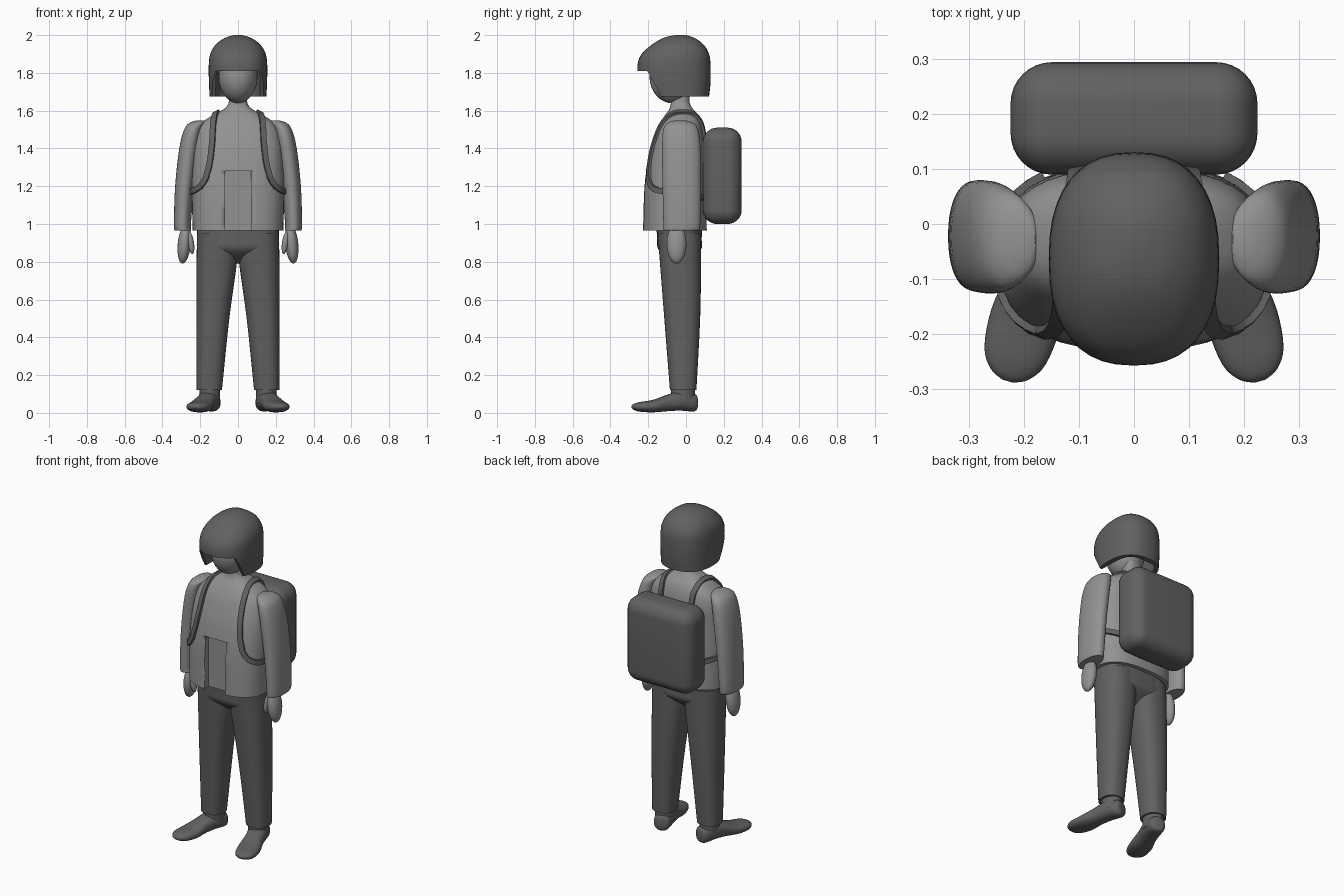
import bpy, bmesh, math
from mathutils import Vector, Matrix
from mathutils.bvhtree import BVHTree

if "Cube" in bpy.data.objects:
    bpy.data.objects.remove(bpy.data.objects["Cube"])


def material(name, value):
    m = bpy.data.materials.new(name)
    m.use_nodes = True
    colour = (value, value, value, 1)
    m.diffuse_color = colour
    bsdf = m.node_tree.nodes["Principled BSDF"]
    bsdf.inputs["Base Color"].default_value = colour
    bsdf.inputs["Roughness"].default_value = 0.8
    return m


DARK = material("dark grey", 0.12)
LIGHT = material("light grey", 0.29)


def finish(name, bm, mat, angle=40):
    bmesh.ops.recalc_face_normals(bm, faces=bm.faces)
    mesh = bpy.data.meshes.new(name)
    bm.to_mesh(mesh)
    bm.free()
    ob = bpy.data.objects.new(name, mesh)
    bpy.context.collection.objects.link(ob)
    mesh.materials.append(mat)
    select(ob)
    bpy.ops.object.shade_smooth_by_angle(angle=math.radians(angle))
    return ob


def select(ob):
    bpy.ops.object.select_all(action="DESELECT")
    ob.select_set(True)
    bpy.context.view_layer.objects.active = ob


def spline(points, steps=4):
    """Smooth path through the points, of any dimension."""
    p = [points[0], *points, points[-1]]
    out = []
    for a, b, c, d in zip(p, p[1:], p[2:], p[3:]):
        for i in range(steps):
            t = i / steps
            out.append([0.5 * (2 * q + (r - o) * t + (2 * o - 5 * q + 4 * r - s) * t * t
                               + (3 * q - o - 3 * r + s) * t ** 3)
                        for o, q, r, s in zip(a, b, c, d)])
    return out + [list(points[-1])]


def skin(bm, rings):
    """Bridge rings of coordinates and cap both ends."""
    rows = [[bm.verts.new(co) for co in ring] for ring in rings]
    n = len(rows[0])
    for low, high in zip(rows, rows[1:]):
        for i in range(n):
            j = (i + 1) % n
            bm.faces.new((low[i], low[j], high[j], high[i]))
    bm.faces.new(rows[0][::-1])
    bm.faces.new(rows[-1])


def loft(name, rows, mat, power=2.0, matrix=None, sides=40):
    """Rows are height, centre x, centre y, radius x, radius y."""
    def curve(v):
        return math.copysign(abs(v) ** (2 / power), v)
    rings = []
    for z, cx, cy, rx, ry in spline(rows):
        angles = [math.tau * i / sides for i in range(sides)]
        rings.append([(cx + rx * curve(math.cos(a)), cy + ry * curve(math.sin(a)), z)
                      for a in angles])
    bm = bmesh.new()
    skin(bm, rings)
    if matrix:
        bm.transform(matrix)
    return finish(name, bm, mat)


def body(rows):
    """Centred rows from height, front, back, half width."""
    return [(z, 0, (f + b) / 2, w, (b - f) / 2) for z, f, b, w in rows]


def ball(name, centre, radii, mat, tilt=0):
    bm = bmesh.new()
    bmesh.ops.create_uvsphere(bm, u_segments=32, v_segments=20, radius=1)
    bm.transform(Matrix.Translation(centre) @ Matrix.Rotation(tilt, 4, "Y")
                 @ Matrix.Diagonal((*radii, 1)))
    return finish(name, bm, mat)


def box(name, low, high, mat, bevel=0):
    bm = bmesh.new()
    bmesh.ops.create_cube(bm, size=1)
    low, high = Vector(low), Vector(high)
    bm.transform(Matrix.Translation((low + high) / 2) @ Matrix.Diagonal((*(high - low), 1)))
    if bevel:
        bmesh.ops.bevel(bm, geom=bm.edges[:], offset=bevel, segments=8,
                        profile=0.5, affect="EDGES")
    return finish(name, bm, mat)


def cut(ob, cutter):
    mod = ob.modifiers.new("cut", "BOOLEAN")
    mod.operation = "DIFFERENCE"
    mod.solver = "EXACT"
    mod.object = cutter
    select(ob)
    bpy.ops.object.modifier_apply(modifier=mod.name)
    bpy.data.objects.remove(cutter)


def mirrored(ob):
    """Make the matching part on the other side."""
    bm = bmesh.new()
    bm.from_mesh(ob.data)
    bm.transform(Matrix.Scale(-1, 4, (1, 0, 0)))
    finish(ob.name.replace("left", "right"), bm, ob.data.materials[0])


# Jacket with the neck rising from it
jacket = loft("jacket_and_neck", body([
    (0.965, -0.23, 0.11, 0.24), (1.2, -0.222, 0.105, 0.245), (1.35, -0.2, 0.1, 0.24),
    (1.45, -0.172, 0.1, 0.23), (1.52, -0.145, 0.09, 0.205), (1.57, -0.115, 0.07, 0.145),
    (1.605, -0.09, 0.04, 0.08), (1.64, -0.08, 0.02, 0.05), (1.7, -0.08, 0.02, 0.05)]),
    LIGHT, power=2.7)

# Surface that the straps lie on
surface = BVHTree.FromPolygons([v.co.copy() for v in jacket.data.vertices],
                               [tuple(p.vertices) for p in jacket.data.polygons])
cut(jacket, box("opening_cutter", (-0.07, -0.4, 0.9), (0.07, -0.185, 1.28), LIGHT))

# Head and helmet with face opening
ball("head", (0, -0.075, 1.78), (0.103, 0.118, 0.14), LIGHT)
helmet = loft("helmet", body([
    (1.675, -0.21, 0.122, 0.15), (1.75, -0.25, 0.13, 0.154), (1.84, -0.257, 0.13, 0.155),
    (1.9, -0.235, 0.122, 0.147), (1.95, -0.18, 0.093, 0.118), (1.985, -0.12, 0.045, 0.07),
    (2.0, -0.06, 0, 0.02)]), DARK, power=2.4)
cut(helmet, loft("cavity_cutter", body([(1.6, -0.35, 0.09, 0.122), (1.81, -0.35, 0.09, 0.115)]),
                 DARK, power=4))
bm = bmesh.new()
side = [(-0.4, 1.81), (-0.205, 1.81), (-0.14, 1.69), (-0.11, 1.6), (-0.4, 1.6)]
skin(bm, [[(x, y, z) for y, z in side] for x in (-0.3, 0.3)])
cut(helmet, finish("brim_cutter", bm, DARK))
select(helmet)
bpy.ops.object.shade_smooth_by_angle(angle=math.radians(40))

# Hips
loft("trouser_hips", body([(0.79, -0.06, 0.0, 0.02), (0.86, -0.143, 0.078, 0.2),
                           (0.92, -0.153, 0.083, 0.215), (1.0, -0.156, 0.085, 0.215)]),
     DARK, power=2.8)

# Legs, ankles and shoes
mirrored(loft("left_trouser_leg", [
    (0.12, 0.152, -0.015, 0.067, 0.07), (0.5, 0.133, -0.02, 0.087, 0.095),
    (0.82, 0.111, -0.03, 0.108, 0.11), (0.95, 0.11, -0.035, 0.106, 0.115)],
    DARK, power=2.4))
mirrored(loft("left_ankle", [(0.05, 0.15, -0.015, 0.055, 0.062),
                             (0.14, 0.15, -0.015, 0.055, 0.064)], DARK))
toe_out = (Matrix.Translation((0.148, 0, 0)) @ Matrix.Rotation(math.radians(16), 4, "Z")
           @ Matrix.Rotation(math.radians(90), 4, "X"))
mirrored(loft("left_shoe", [
    (-0.06, 0, 0.055, 0.02, 0.025), (-0.045, 0, 0.055, 0.045, 0.047),
    (0.03, 0, 0.064, 0.055, 0.052), (0.1, 0, 0.053, 0.055, 0.044),
    (0.18, 0, 0.036, 0.065, 0.033), (0.25, 0, 0.032, 0.058, 0.026),
    (0.285, 0, 0.032, 0.036, 0.016), (0.298, 0, 0.032, 0.01, 0.005)],
    DARK, power=2.3, matrix=toe_out))

# Sleeves and hands
mirrored(loft("left_sleeve", [
    (0.965, 0.291, -0.025, 0.044, 0.093), (1.0, 0.294, -0.022, 0.045, 0.098),
    (1.2, 0.283, -0.022, 0.05, 0.102), (1.4, 0.259, -0.025, 0.052, 0.102),
    (1.5, 0.237, -0.028, 0.048, 0.092), (1.535, 0.215, -0.03, 0.042, 0.068),
    (1.548, 0.2, -0.03, 0.02, 0.03)], LIGHT, power=2.2))
mirrored(ball("left_hand", (0.284, -0.05, 0.895), (0.035, 0.052, 0.105), LIGHT, tilt=-0.1))
mirrored(ball("left_thumb", (0.25, -0.075, 0.9), (0.017, 0.022, 0.06), LIGHT, tilt=0.15))

# Backpack
box("backpack", (-0.225, 0.09, 1.0), (0.225, 0.295, 1.51), DARK, bevel=0.075)

# Straps following the jacket over the shoulder and under the arm
path = [Vector(p) for p in spline([
    (0.1, 0.1, 1.42), (0.105, 0.06, 1.55), (0.115, -0.03, 1.6), (0.13, -0.12, 1.55),
    (0.14, -0.18, 1.42), (0.16, -0.21, 1.3), (0.2, -0.22, 1.22), (0.25, -0.17, 1.18),
    (0.26, -0.05, 1.17), (0.25, 0.05, 1.16), (0.18, 0.11, 1.14)], 6)]
rings = []
for i, point in enumerate(path):
    along = path[min(i + 1, len(path) - 1)] - path[max(i - 1, 0)]
    spot, normal, _, _ = surface.find_nearest(point)
    across = along.cross(normal).normalized() * 0.015
    rings.append([spot + across * s + normal * h
                  for s, h in ((-1, -0.01), (1, -0.01), (1, 0.013), (-1, 0.013))])
bm = bmesh.new()
skin(bm, rings)
mirrored(finish("left_strap", bm, DARK))
